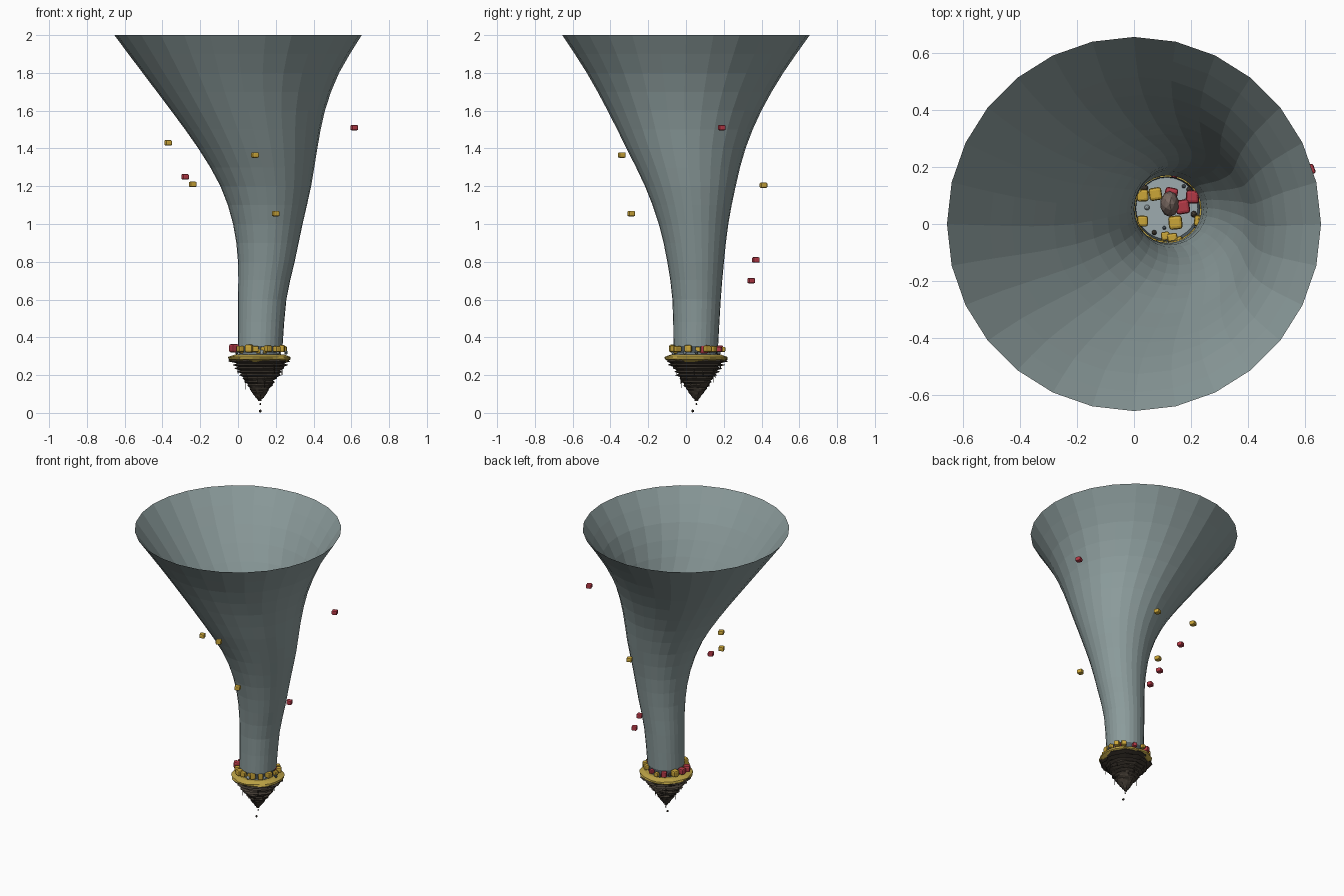
import bpy, bmesh, math, random
from mathutils import Vector, Matrix

random.seed(4)
old = bpy.data.objects.get("Cube")
if old:
    bpy.data.objects.remove(old, do_unlink=True)


def material(name, r, g, b):
    m = bpy.data.materials.new(name)
    m.use_nodes = True
    m.diffuse_color = (r, g, b, 1)
    m.node_tree.nodes["Principled BSDF"].inputs["Base Color"].default_value = (r, g, b, 1)
    return m


STORM = material("storm grey", 0.26, 0.33, 0.33)
SLATE = material("dark slate", 0.09, 0.12, 0.14)
PALE = material("pale stone", 0.34, 0.41, 0.43)
SAND = material("sand gold", 0.50, 0.36, 0.06)
GOLD = material("crate gold", 0.60, 0.38, 0.04)
RED = material("crate red", 0.45, 0.04, 0.06)
ROCK = material("dark rock", 0.05, 0.04, 0.03)
BROWN = material("dusty brown", 0.19, 0.14, 0.12)

CX, CY = 0.115, 0.055      # island centre


def finish(bm, name, mat, smooth=False):
    me = bpy.data.meshes.new(name)
    bm.to_mesh(me)
    bm.free()
    me.materials.append(mat)
    for p in me.polygons:
        p.use_smooth = smooth
    ob = bpy.data.objects.new(name, me)
    bpy.context.collection.objects.link(ob)
    return ob


def loft(name, mat, rings, sides, caps=True, rough=0.0):
    """Stack circles given as (z, x, y, radius) and skin them."""
    bm = bmesh.new()
    loops = []
    for z, x, y, r in rings:
        loop = []
        for i in range(sides):
            a = math.tau * i / sides
            rr = r * (1 + random.uniform(-rough, rough))
            loop.append(bm.verts.new((x + rr * math.cos(a), y + rr * math.sin(a), z)))
        loops.append(loop)
    for lo, hi in zip(loops, loops[1:]):
        for i in range(sides):
            j = (i + 1) % sides
            bm.faces.new((lo[i], lo[j], hi[j], hi[i]))
    if caps:
        bm.faces.new(loops[0][::-1])
        bm.faces.new(loops[-1])
    return finish(bm, name, mat)


def crate(name, mat, pos, size, turn=0.0, flat=1.0):
    bm = bmesh.new()
    bmesh.ops.create_cube(bm, size=1)
    bmesh.ops.bevel(bm, geom=bm.edges[:], offset=0.22, segments=2,
                    profile=0.5, affect='EDGES')
    bm.transform(Matrix.Translation(pos) @ Matrix.Rotation(turn, 4, 'Z')
                 @ Matrix.Diagonal((size, size, size * flat, 1)))
    return finish(bm, name, mat)


def ball(name, mat, pos, radii):
    bm = bmesh.new()
    bmesh.ops.create_icosphere(bm, subdivisions=2, radius=1)
    bm.transform(Matrix.Translation(pos) @ Matrix.Diagonal((*radii, 1)))
    return finish(bm, name, mat)


# Leaning whirlwind funnel: height, centre x, centre y, radius
path = [Vector(p) for p in (
    (0.355, .118, .052, .118), (0.6, .128, .056, .128), (0.8, .150, .051, .150),
    (1.0, .158, .040, .184), (1.2, .147, .023, .240), (1.4, .105, .000, .315),
    (1.6, .053, -.008, .407), (1.8, .015, -.005, .520), (2.0, .000, .000, .655))]
rings = []
for k in range(len(path) - 1):
    p1, p2 = path[k], path[k + 1]
    p0 = path[k - 1] if k else p1 * 2 - p2
    p3 = path[k + 2] if k + 2 < len(path) else p2 * 2 - p1
    for t in (0, 0.5):
        rings.append(0.5 * (2 * p1 + (p2 - p0) * t
                            + (2 * p0 - 5 * p1 + 4 * p2 - p3) * t ** 2
                            + (3 * p1 - p0 - 3 * p2 + p3) * t ** 3))
rings.append(path[-1])
loft("funnel", STORM, rings, 28, caps=False)

# Collar under the funnel and the paved floor inside it
loft("collar", SLATE, [(.312, CX, CY, .108), (.36, .118, .052, .114)], 28, caps=False)
loft("paved_floor", PALE, [(.300, CX, CY, .112), (.314, CX, CY, .112)], 28)

# Sandy island top
loft("island_top", SAND, [(.270, CX, CY, .145), (.284, CX, CY, .166),
                          (.296, CX, CY, .164), (.308, CX, CY, .135)], 28, rough=0.035)

# Ragged layered rock, each shelf overhanging the one below
shelves = []
for n in range(12):
    t = n / 11
    z = 0.062 + 0.20 * t
    r = 0.010 + 0.138 * t ** 0.95
    shelves += [(z, CX, CY, r * 0.86), (z + 0.010, CX, CY, r * 1.06)]
shelves.append((0.284, CX, CY, 0.152))
loft("island_rock", ROCK, shelves, 22, rough=0.09)

# Roots hanging from the rock
for n in range(14):
    a = math.tau * n / 14 + random.uniform(-.2, .2)
    r = random.uniform(.07, .135)
    x, y = CX + r * math.cos(a), CY + r * math.sin(a)
    top = 0.08 + 1.4 * r
    loft("hanging_root", ROCK, [(top - random.uniform(.03, .07), x, y, .0015),
                                (top + .02, x, y, .004)], 5)

# Falling crumbs under the tip
for z, r in ((.047, .005), (.010, .0075)):
    ball("falling_crumb", ROCK, (CX + .003, CY - .02 * (z < .02), z), (r, r, r))

# Dust mound at the heart of the funnel
ball("dust_mound", BROWN, (.125, .07, .365), (.033, .045, .065))

# Crates standing inside the funnel
inner = [(GOLD, .03, .10, .042), (GOLD, .075, .105, .045), (RED, .13, .105, .045),
         (RED, .205, .095, .046), (RED, .17, .06, .05), (GOLD, .145, .005, .048),
         (GOLD, .03, .01, .038), (GOLD, .11, -.042, .03), (GOLD, .135, -.05, .036)]
for mat, x, y, s in inner:
    crate("island_crate", mat, (x, y, .314 + s * .5), s, random.uniform(-.3, .3))

# Crates scattered round the rim
for n in range(15):
    a = math.tau * n / 15 + random.uniform(-.1, .1)
    r = random.uniform(.118, .142)
    s = random.uniform(.026, .044)
    mat = RED if n in (3, 5, 7, 8) else GOLD
    crate("rim_crate", mat, (CX + r * math.cos(a), CY + r * math.sin(a), .325 + s * .4),
          s, a + random.uniform(-.4, .4))

# Loose stones between the crates
for n in range(18):
    a = n * 2.4
    r = random.uniform(.05, .14)
    s = random.uniform(.006, .012)
    ball("loose_stone", (SLATE, ROCK, PALE)[n % 3],
         (CX + r * math.cos(a), CY + r * math.sin(a), .314 + s * .6), (s, s, s * 1.3))

# Debris circling the funnel
debris = [(GOLD, -.37, .14, 1.43), (RED, -.28, .125, 1.25), (GOLD, -.24, -.05, 1.21),
          (GOLD, .09, -.34, 1.365), (GOLD, .20, -.29, 1.055), (RED, .615, .19, 1.51),
          (GOLD, .15, .41, 1.205), (RED, .10, .37, .81), (RED, .156, .345, .70)]
for mat, x, y, z in debris:
    crate("flying_crate", mat, (x, y, z), .036, math.radians(20), .8)
